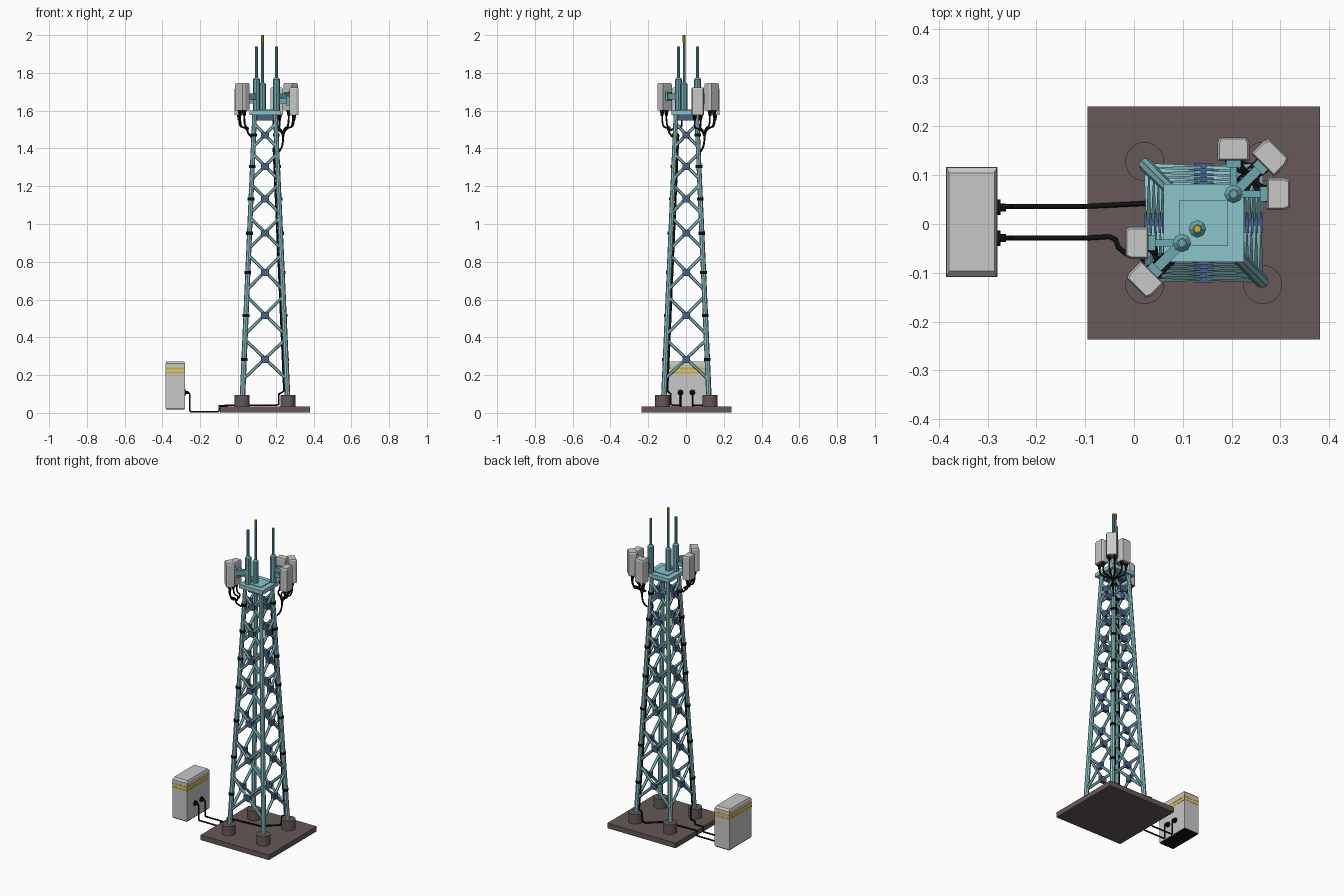
import bpy, bmesh, math
from mathutils import Vector, Matrix

if "Cube" in bpy.data.objects:
    bpy.data.objects.remove(bpy.data.objects["Cube"])


def mat(name, r, g, b):
    m = bpy.data.materials.new(name)
    m.diffuse_color = (r, g, b, 1)
    m.use_nodes = True
    m.node_tree.nodes["Principled BSDF"].inputs["Base Color"].default_value = m.diffuse_color
    return m


TEAL = mat("pale teal steel", 0.26, 0.56, 0.60)
MAST = mat("mid teal steel", 0.15, 0.40, 0.44)
BLUE = mat("blue gusset", 0.065, 0.12, 0.26)
GREY = mat("light grey", 0.58, 0.58, 0.58)
BROWN = mat("brown concrete", 0.135, 0.098, 0.098)
BLACK = mat("black rubber", 0.006, 0.006, 0.007)
YELLOW = mat("yellow", 0.70, 0.45, 0.01)

CX, CY = 0.143, 0.002          # tower axis


def finish(name, bm, m):
    bmesh.ops.recalc_face_normals(bm, faces=bm.faces[:])
    me = bpy.data.meshes.new(name)
    bm.to_mesh(me)
    bm.free()
    me.materials.append(m)
    ob = bpy.data.objects.new(name, me)
    bpy.context.collection.objects.link(ob)
    return ob


def box(name, c, s, m, rot=0.0):
    bm = bmesh.new()
    M = Matrix.Translation(c) @ Matrix.Rotation(rot, 4, 'Z') @ Matrix.Diagonal((*s, 1))
    bmesh.ops.create_cube(bm, size=1, matrix=M)
    return finish(name, bm, m)


def rod(name, p, q, r, m, n=8, r2=None):
    p, q = Vector(p), Vector(q)
    d = q - p
    M = Matrix.Translation((p + q) / 2) @ d.to_track_quat('Z', 'Y').to_matrix().to_4x4()
    bm = bmesh.new()
    bmesh.ops.create_cone(bm, cap_ends=True, segments=n, radius1=r,
                          radius2=r if r2 is None else r2, depth=d.length, matrix=M)
    return finish(name, bm, m)


def prism(name, pts, z0, z1, m, M=Matrix(), top=1.0):
    """Extrude an outline upwards; top scales the upper outline."""
    bm = bmesh.new()
    lo = [bm.verts.new(M @ Vector((x, y, z0))) for x, y in pts]
    hi = [bm.verts.new(M @ Vector((x * top, y * top, z1))) for x, y in pts]
    bm.faces.new(lo)
    bm.faces.new(hi)
    for i in range(len(pts)):
        j = (i + 1) % len(pts)
        bm.faces.new((lo[i], lo[j], hi[j], hi[i]))
    return finish(name, bm, m)


def cable(name, pts, r=0.005, smooth=False):
    cu = bpy.data.curves.new(name, 'CURVE')
    cu.dimensions = '3D'
    cu.bevel_depth, cu.bevel_resolution, cu.use_fill_caps = r, 1, True
    sp = cu.splines.new('NURBS' if smooth else 'POLY')
    sp.points.add(len(pts) - 1)
    for p, co in zip(sp.points, pts):
        p.co = (*co, 1)
    if smooth:
        sp.use_endpoint_u, sp.order_u, sp.resolution_u = True, 3, 4
    cu.materials.append(BLACK)
    ob = bpy.data.objects.new(name, cu)
    bpy.context.collection.objects.link(ob)
    bpy.ops.object.select_all(action='DESELECT')
    ob.select_set(True)
    bpy.context.view_layer.objects.active = ob
    bpy.ops.object.convert(target='MESH')


def half(z):                    # leg distance from the axis at height z
    t = (z - 0.09) / (1.58 - 0.09)
    return 0.119 + t * (0.055 - 0.119)


def leg(sx, sy, z):
    return Vector((CX + sx * half(z), CY + sy * half(z), z))


# foundation slab, pedestals and tapered legs
box("foundation_slab", (CX, CY, 0.019), (0.477, 0.477, 0.032), BROWN)
for sx in (-1, 1):
    for sy in (-1, 1):
        rod("pedestal", (CX + sx * 0.121, CY + sy * 0.126, 0.03),
            (CX + sx * 0.121, CY + sy * 0.126, 0.095), 0.04, BROWN, 24)
        rod("leg", leg(sx, sy, 0.09), leg(sx, sy, 1.58), 0.0145, TEAL, 8, 0.0125)

# cross bracing with a blue gusset at each crossing
LEVELS = [(0.283, 0.105), (0.516, 0.100), (0.744, 0.092), (0.951, 0.082),
          (1.133, 0.075), (1.305, 0.067), (1.470, 0.062)]
for z, h in LEVELS:
    for k in range(4):
        a = k * math.pi / 2
        R = Matrix.Translation((CX, CY, 0)) @ Matrix.Rotation(a, 4, 'Z')
        for s in (-1, 1):
            lo, hi = half(z - h), half(z + h)
            rod("brace", R @ Vector((-s * lo, -lo, z - h)),
                R @ Vector((s * hi, -hi, z + h)), 0.0085, TEAL, 6)
        box("gusset", R @ Vector((0, -half(z), z)), (0.04, 0.022, 0.036), BLUE, a)
    for s in (-1, 1):
        p = leg(s, s, z)
        rod("cable_clamp", p - Vector((0, 0, 0.008)), p + Vector((0, 0, 0.008)), 0.0175, BLACK)

# head platform
box("platform", (CX, CY, 1.589), (0.166, 0.16, 0.024), TEAL)
box("platform_plate", (CX, CY, 1.603), (0.10, 0.095, 0.006), TEAL)
box("platform_gusset", (CX, CY, 1.564), (0.088, 0.088, 0.03), BLUE)

# masts with whip aerials
M1, M2, MC = (0.098, -0.039), (0.204, 0.0615), (0.130, -0.010)
for x, y in (M1, M2):
    rod("mast", (x, y, 1.59), (x, y, 1.765), 0.019, MAST)
    rod("mast_cap", (x, y, 1.765), (x, y, 1.775), 0.019, MAST, 8, 0.01)
    rod("whip_aerial", (x, y, 1.77), (x, y, 1.94), 0.008, MAST)
rod("centre_mast", (*MC, 1.59), (*MC, 1.74), 0.018, MAST)
rod("centre_mast_cap", (*MC, 1.74), (*MC, 1.75), 0.018, MAST, 8, 0.009)
rod("centre_whip", (*MC, 1.745), (*MC, 1.96), 0.007, MAST)
rod("beacon_tip", (*MC, 1.96), (*MC, 2.0), 0.0075, YELLOW)

# panel antennas, arms, connectors and drop cables
OUTLINE = [(-0.0235, -0.033), (0.012, -0.033), (0.0235, -0.028),
           (0.0235, 0.028), (0.012, 0.033), (-0.0235, 0.033)]
PANELS = [(M1, 180, -1), (M1, 225, -1), (M2, 0, 1), (M2, 45, 1), (M2, 90, 1)]
for (mx, my), deg, side in PANELS:
    diag = deg % 90 != 0
    dist, z0 = (0.108, 1.60) if diag else (0.092, 1.577)
    a = math.radians(deg)
    R = Matrix.Translation((mx, my, 0)) @ Matrix.Rotation(a, 4, 'Z')
    P = R @ Matrix.Translation((dist, 0, 0))
    prism("panel_antenna", OUTLINE, z0, z0 + 0.138, GREY, P)
    prism("panel_antenna_top", OUTLINE, z0 + 0.138, z0 + 0.146, GREY, P, 0.88)
    box("antenna_arm", R @ Vector((dist / 2 - 0.005, 0, z0 + 0.075)),
        (dist - 0.04, 0.02 if diag else 0.014, 0.03), MAST, a)
    box("arm_bracket", R @ Vector((dist - 0.03, 0, z0 + 0.075)), (0.016, 0.03, 0.05), MAST, a)
    zj = 1.46 if side < 0 else 1.385
    for s in (-1, 1):
        top = P @ Vector((0.0, s * 0.016, z0))
        rod("connector", top - Vector((0, 0, 0.028)), top, 0.007, BLACK, 8, 0.012)
        end = leg(side, side, zj) + Vector((side * 0.012, side * 0.012, 0))
        mid = P @ Vector((-0.035, s * 0.012, 1.51))
        near = end + Vector((side * 0.022, side * 0.022, 0.1 if side > 0 else 0.035))
        near2 = end + Vector((side * 0.018, side * 0.018, 0.02))
        cable("drop_cable", [top - Vector((0, 0, 0.02)), (top.x, top.y, 1.515),
                             mid, near, near2, end], 0.005, True)

# equipment cabinet with yellow bands
CB = (-0.3325, 0.004)
K = Matrix.Translation((*CB, 0))
RECT = [(-0.0515, -0.112), (0.0515, -0.112), (0.0515, 0.112), (-0.0515, 0.112)]
prism("cabinet_body", RECT, 0.024, 0.262, GREY, K)
prism("cabinet_top", RECT, 0.262, 0.273, GREY, K, 0.9)
box("cabinet_base", (*CB, 0.021), (0.096, 0.216, 0.008), BLACK)
for z in (0.235, 0.214):
    box("cabinet_stripe", (*CB, z), (0.105, 0.226, 0.010), YELLOW)

# cabinet sockets
for y in (0.034, -0.029):
    rod("socket", (-0.284, y, 0.108), (-0.274, y, 0.108), 0.016, BLACK, 12)
    rod("socket_neck", (-0.274, y, 0.108), (-0.262, y, 0.108), 0.008, BLACK)

# ground cables, running over the slab and up two opposite legs
def run(y):
    return [(-0.27, y, 0.108), (-0.26, y, 0.106), (-0.255, y, 0.098), (-0.255, y, 0.012),
            (-0.25, y, 0.006), (-0.105, y, 0.006), (-0.10, y, 0.012), (-0.10, y, 0.038)]


OFF_A, OFF_B = Vector((-0.018, 0, 0)), Vector((0, 0.018, 0))
cable("cable_to_back_leg",
      run(0.036) + [(0.02, 0.042, 0.04), (0.12, 0.05, 0.04), (0.20, 0.12, 0.04),
                    (0.215, 0.126, 0.045), (0.217, 0.126, 0.10),
                    leg(1, 1, 0.115) + OFF_A, leg(1, 1, 1.40) + OFF_A, leg(1, 1, 1.42)])
cable("cable_to_front_leg",
      run(-0.029) + [(-0.05, -0.026, 0.04), (-0.038, -0.032, 0.04), (-0.032, -0.048, 0.04),
                     (-0.015, -0.062, 0.04), (0.015, -0.068, 0.04), (0.022, -0.08, 0.045),
                     (0.022, -0.08, 0.10), leg(-1, -1, 0.115) + OFF_B,
                     leg(-1, -1, 1.47) + OFF_B, leg(-1, -1, 1.49)])
